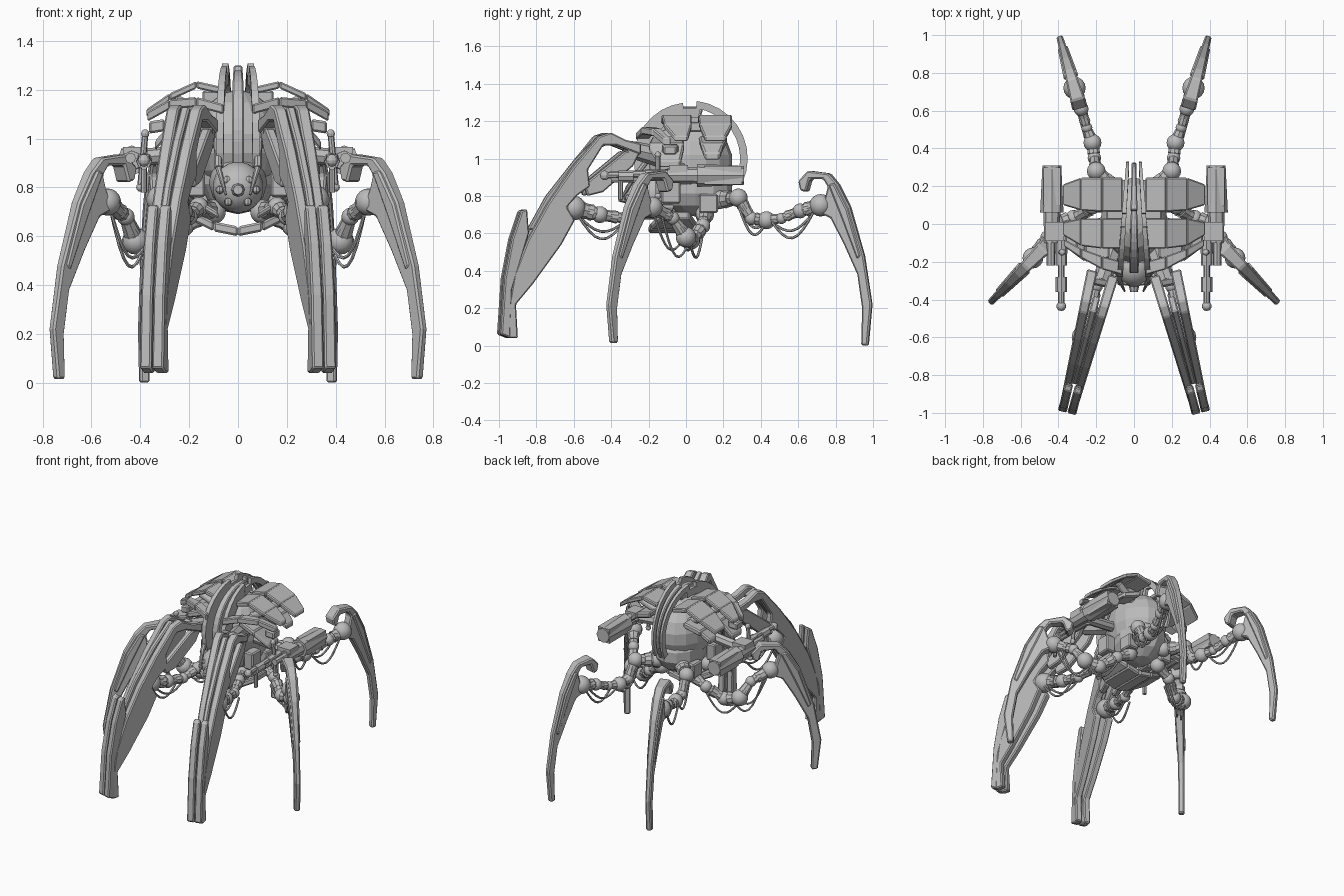
import bpy, bmesh, math
from mathutils import Matrix, Vector

if "Cube" in bpy.data.objects:
    bpy.data.objects.remove(bpy.data.objects["Cube"], do_unlink=True)

metal = bpy.data.materials.new("grey_metal")
metal.use_nodes = True
GREY = (.5, .5, .5, 1)
metal.diffuse_color = GREY
metal.node_tree.nodes["Principled BSDF"].inputs["Base Color"].default_value = GREY


def make(name, bm, mirror=True, bevel=0.0, smooth=False):
    """Turn a bmesh into a finished object, mirrored across the centre plane."""
    bmesh.ops.recalc_face_normals(bm, faces=bm.faces)
    mesh = bpy.data.meshes.new(name)
    bm.to_mesh(mesh)
    bm.free()
    mesh.materials.append(metal)
    obj = bpy.data.objects.new(name, mesh)
    bpy.context.collection.objects.link(obj)
    if smooth:
        bpy.ops.object.select_all(action='DESELECT')
        obj.select_set(True)
        bpy.context.view_layer.objects.active = obj
        bpy.ops.object.shade_smooth_by_angle(angle=math.radians(35))
    if bevel:
        mod = obj.modifiers.new("bevel", 'BEVEL')
        mod.width, mod.segments = bevel, 1
        mod.limit_method = 'ANGLE'
    if mirror:
        mod = obj.modifiers.new("mirror", 'MIRROR')
        mod.use_mirror_merge = False


def ball(bm, centre, radius, scale=(1, 1, 1), segments=16):
    matrix = Matrix.Translation(centre) @ Matrix.Diagonal((*scale, 1))
    bmesh.ops.create_uvsphere(bm, u_segments=segments, v_segments=segments // 2 + 1,
                              radius=radius, matrix=matrix)


def box(bm, centre, size):
    matrix = Matrix.Translation(centre) @ Matrix.Diagonal((*size, 1))
    bmesh.ops.create_cube(bm, size=1, matrix=matrix)


def rod(bm, a, b, r_a, r_b=None, sides=8):
    a, b = Vector(a), Vector(b)
    turn = (b - a).to_track_quat('Z', 'Y').to_matrix().to_4x4()
    bmesh.ops.create_cone(bm, cap_ends=True, segments=sides, radius1=r_a,
                          radius2=r_a if r_b is None else r_b, depth=(b - a).length,
                          matrix=Matrix.Translation((a + b) / 2) @ turn)


def prism(bm, loop_a, loop_b):
    a = [bm.verts.new(p) for p in loop_a]
    b = [bm.verts.new(p) for p in loop_b]
    bm.faces.new(a)
    bm.faces.new(b[::-1])
    for i in range(len(a)):
        j = (i + 1) % len(a)
        bm.faces.new((a[i], b[i], b[j], a[j]))


def blade(bm, profile, span, start, end, half, shift=(0, 0), lift=0):
    """Upright leg plate: the profile runs from start to end and tapers on the way."""
    start, end = Vector(start), Vector(end)
    along = end - start
    side = Vector((-along.y, along.x)).normalized()
    loops = [[], []]
    for value, z in profile:
        u = (value - span[0]) / (span[1] - span[0])
        offset = shift[0] + (shift[1] - shift[0]) * u
        width = half[0] + (half[1] - half[0]) * u
        for loop, sign in zip(loops, (-1, 1)):
            p = start + along * u + side * (offset + sign * width)
            loop.append((p.x, p.y, max(z, lift)))
    prism(bm, *loops)


def shell(bm, stations, thick):
    """Plate made of strips between stations of x, y front, y back and height."""
    for a, b in zip(stations, stations[1:]):
        top = [(a[0], a[1], a[3]), (a[0], a[2], a[3]), (b[0], b[2], b[3]), (b[0], b[1], b[3])]
        prism(bm, top, [(x, y, z - thick) for x, y, z in top])


def arc(bm, x_a, x_b, r_in, r_out, start, end, steps=9):
    """Curved fin standing over the body, spreading towards the front."""
    angles = [math.radians(start + (end - start) * i / steps) for i in range(steps + 1)]
    ring = [(r_out, t) for t in angles] + [(r_in, t) for t in reversed(angles)]
    loops = [[(x * (1 - .4 * math.cos(t)), .02 + r * math.cos(t), 1 + r * math.sin(t))
              for r, t in ring] for x in (x_a, x_b)]
    prism(bm, *loops)


def limb(name, joints):
    """Chain of ball joints with collared links between them."""
    bm = bmesh.new()
    for *p, r in joints:
        ball(bm, p, r)
    for (*p, r), (*q, s) in zip(joints, joints[1:]):
        p, q = Vector(p), Vector(q)
        rod(bm, p, q, r * .75, s * .75)
        rod(bm, p.lerp(q, .3), p.lerp(q, .6), min(r, s), min(r, s) * .85, 10)
    make(name, bm, smooth=True)


def cable(bm, a, b, sag, steps=8):
    a, b = Vector(a), Vector(b)
    path = [a.lerp(b, i / steps) - Vector((0, 0, sag * math.sin(math.pi * i / steps)))
            for i in range(steps + 1)]
    for p, q in zip(path, path[1:]):
        rod(bm, p, q, .007, sides=6)


# Core body
bm = bmesh.new()
ball(bm, (0, .02, .98), 1, (.18, .23, .22))
ball(bm, (0, .05, .85), 1, (.16, .2, .16), 12)
make("body_core", bm, mirror=False)

# Belly plates and hip blocks
bm = bmesh.new()
shell(bm, [(0, -.2, .06, .64), (.1, -.19, .06, .66), (.22, -.13, .02, .72)], .04)
shell(bm, [(.08, -.28, -.1, .7), (.18, -.22, -.06, .76)], .03)
box(bm, (.17, -.08, .82), (.07, .1, .12))
box(bm, (.14, .12, .76), (.08, .1, .1))
make("belly_plates", bm, bevel=.008)

# Head with eyes and feelers
bm = bmesh.new()
ball(bm, (0, -.23, .8), .105)
rod(bm, (0, -.1, .82), (0, -.2, .8), .12, .1, 12)
rod(bm, (0, -.32, .79), (0, -.36, .79), .03, .02)
make("head", bm, mirror=False, smooth=True)
bm = bmesh.new()
for x, z in ((.045, .83), (.075, .79), (.04, .74)):
    ball(bm, (x, -.31, z), .017, segments=8)
rod(bm, (.085, -.2, 1), (.08, -.29, .88), .016)
rod(bm, (.08, -.29, .88), (.05, -.355, .77), .013, .005)
make("eyes_and_feelers", bm)

# Crest: split side fins, a stout front rib and a slim rear hoop
bm = bmesh.new()
arc(bm, .042, .064, .22, .3, 97, 203)
arc(bm, .042, .068, .27, .31, 83, -25)
arc(bm, .042, .066, .22, .27, 78, 100, 3)
make("crest_fins", bm)
bm = bmesh.new()
arc(bm, -.018, .018, .19, .28, 75, 212, 14)
arc(bm, -.02, .02, .27, .305, 80, -28, 12)
make("crest_rib", bm, mirror=False, bevel=.006)

# Upper shell plates
bm = bmesh.new()
for low, high, tip_low, tip_high in ((-.13, .03, -.06, .01), (.065, .245, .1, .21)):
    shell(bm, [(.06, low, high, 1.21), (.17, low, high, 1.235),
               (.28, low * .8 + tip_low * .2, high, 1.185), (.375, tip_low, tip_high, 1.12)], .03)
shell(bm, [(.06, -.27, -.2, 1.14), (.17, -.24, -.17, 1.17),
           (.28, -.18, -.13, 1.16), (.37, -.12, -.08, 1.11)], .04)
box(bm, (.1, .05, 1.17), (.09, .12, .05))
rod(bm, (.1, -.03, 1.08), (.26, -.05, 1.16), .025)
rod(bm, (.1, .12, 1.08), (.26, .15, 1.16), .025)
make("shell_plates", bm, bevel=.006)

# Lower side panels
bm = bmesh.new()
shell(bm, [(.13, -.18, -.01, 1.12), (.26, -.2, -.01, 1.08), (.34, -.14, -.03, .99)], .04)
shell(bm, [(.13, .07, .22, 1.12), (.25, .08, .2, 1.08), (.31, .1, .18, 1.03)], .04)
shell(bm, [(.3, -.13, -.04, 1.08), (.365, -.12, -.05, 1.07)], .05)
make("side_panels", bm, bevel=.008)

# Front legs: paired blades, brace, rib and shin plates
THIGH = [(.26, 1.08), (.34, 1.1), (.42, 1.14), (.48, 1.12), (.62, .95), (.75, .76), (.86, .56),
         (.93, .38), (.96, .2), (.96, .04), (.91, .04), (.92, .22), (.83, .33), (.68, .54),
         (.61, .67), (.65, .74), (.6, .8), (.53, .85), (.54, .94), (.46, 1.07),
         (.39, 1.07), (.26, 1.02)]
BRACE = [(.26, 1.04), (.34, 1.04), (.56, .86), (.54, .8), (.46, .82), (.3, .96)]
SHIN = [(.86, .73), (.89, .72), (.94, .57), (.98, .36), (1, .06), (.95, .04), (.94, .3), (.85, .6)]
RIB = [(.38, 1.1), (.46, 1.13), (.6, .99), (.75, .8), (.85, .62), (.78, .62), (.6, .86), (.47, 1.05)]
FRONT = ((.28, 1), (.17, -.28), (.355, -1))
bm = bmesh.new()
for sign in (-1, 1):
    shift = (.057 * sign, .026 * sign)
    blade(bm, THIGH, *FRONT, (.028, .02), shift)
    blade(bm, BRACE, *FRONT, (.02, .02), shift)
    blade(bm, SHIN, *FRONT, (.012, .024), (.03 * sign, .026 * sign))
blade(bm, RIB, *FRONT, (.02, .014))
make("front_legs", bm, bevel=.007)
bm = bmesh.new()
rod(bm, (.1, -.1, 1), (.17, -.3, 1.05), .06, .045)
rod(bm, (.1, -.31, 1.05), (.25, -.28, 1.05), .035)
make("front_leg_hinges", bm)

# Middle and rear legs share one hooked profile
HOOK = [(.82, .86), (.77, .92), (.66, .935), (.61, .88), (.62, .83), (.65, .82), (.67, .89),
        (.74, .89), (.765, .85), (.75, .79), (.72, .71), (.78, .68), (.85, .54), (.92, .38),
        (.945, .2), (.94, 0), (.975, 0), (.995, .22), (.955, .48), (.88, .74)]
CAP = [(.77, .86), (.8, .87), (.87, .73), (.94, .48), (.92, .46), (.84, .68)]
for name, start, end, lift in (("middle_legs", (.44, -.09), (.765, -.42), .015),
                               ("rear_legs", (.285, .61), (.395, .995), 0)):
    bm = bmesh.new()
    blade(bm, HOOK, (.61, .995), start, end, (.042, .017), lift=lift)
    blade(bm, CAP, (.61, .995), start, end, (.054, .022))
    make(name, bm, bevel=.008)

# Jointed limbs carrying the legs
limb("front_limbs", [(.1, -.1, .7, .05), (.16, -.22, .72, .04), (.2, -.33, .68, .035),
                     (.23, -.46, .7, .045), (.265, -.6, .735, .066)])
limb("middle_limbs", [(.12, .1, .7, .05), (.22, .09, .64, .04), (.32, .03, .56, .045),
                      (.42, 0, .58, .055), (.46, -.07, .68, .036), (.535, -.18, .74, .056)])
limb("rear_limbs", [(.1, .18, .78, .05), (.2, .28, .79, .05), (.21, .35, .68, .036),
                    (.22, .43, .67, .048), (.25, .51, .68, .03), (.28, .61, .72, .04),
                    (.315, .72, .75, .06)])

# Hanging cables
bm = bmesh.new()
for shift in (-.02, .02):
    sag = .09 + shift
    cable(bm, (.22 + shift, -.33, .66), (.27 + shift, -.58, .7), sag)
    cable(bm, (.22, .07 + shift, .6), (.43, shift, .56), sag)
    cable(bm, (.38, shift, .56), (.52, -.15 + shift, .7), sag + .04)
    cable(bm, (.2 + shift, .28, .75), (.22 + shift, .43, .66), sag)
    cable(bm, (.24 + shift, .46, .66), (.3 + shift, .68, .71), sag)
make("cables", bm, smooth=True)

# Side guns
bm = bmesh.new()
rod(bm, (.12, -.03, .95), (.42, -.03, .92), .035)
rod(bm, (.435, .31, .91), (.435, .06, .91), .05, .062)
rod(bm, (.435, .06, .91), (.435, -.1, .91), .045, .04)
box(bm, (.435, .2, .91), (.09, .2, .1))
box(bm, (.42, -.04, .94), (.1, .1, .05))
rod(bm, (.44, -.08, .92), (.44, -.22, .92), .022)
rod(bm, (.385, -.02, .91), (.385, -.22, .91), .035, .03)
rod(bm, (.385, -.2, .92), (.385, -.44, .91), .018)
rod(bm, (.385, -.2, .885), (.385, -.4, .885), .014)
rod(bm, (.385, -.28, .905), (.385, -.36, .905), .03)
rod(bm, (.4, -.15, .8), (.38, -.15, 1.02), .013)
rod(bm, (.385, -.35, .78), (.385, -.35, .9), .013)
for p in ((.385, -.435, .91), (.4, -.15, .8), (.38, -.15, 1.02)):
    ball(bm, p, .026 if p[1] < -.4 else .018, segments=10)
make("side_guns", bm)
